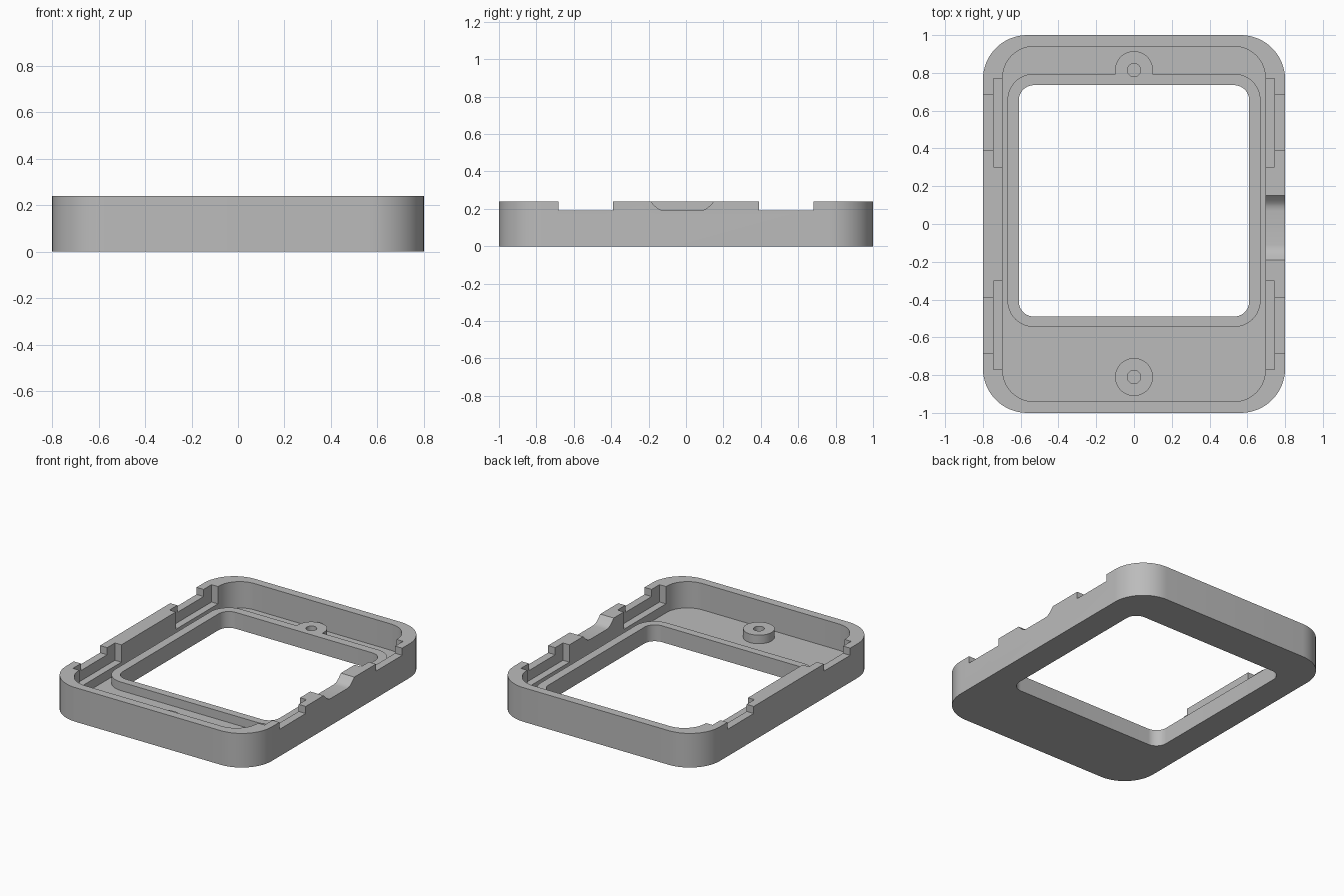
import bpy, bmesh, math
from mathutils import Vector

cube = bpy.data.objects.get("Cube")
if cube:
    bpy.data.objects.remove(cube, do_unlink=True)

HEIGHT, FLOOR, RIM = 0.24, 0.055, 0.115

grey = bpy.data.materials.new("matte grey")
grey.use_nodes = True
colour = (0.5, 0.5, 0.5, 1)
grey.diffuse_color = colour
grey.node_tree.nodes["Principled BSDF"].inputs["Base Color"].default_value = colour


def extrude(name, points, offset):
    """Closed prism from a flat outline."""
    bm = bmesh.new()
    face = bm.faces.new([bm.verts.new(p) for p in points])
    grown = bmesh.ops.extrude_face_region(bm, geom=[face])["geom"]
    moved = [v for v in grown if isinstance(v, bmesh.types.BMVert)]
    bmesh.ops.translate(bm, verts=moved, vec=Vector(offset))
    bmesh.ops.recalc_face_normals(bm, faces=bm.faces)
    mesh = bpy.data.meshes.new(name)
    bm.to_mesh(mesh)
    bm.free()
    mesh.materials.append(grey)
    obj = bpy.data.objects.new(name, mesh)
    bpy.context.collection.objects.link(obj)
    return obj


def rounded(name, hx, y0, y1, r, z0, z1, steps=16):
    """Upright prism with rounded corners, symmetric in x."""
    pts = []
    corners = [(hx - r, y1 - r), (r - hx, y1 - r), (r - hx, y0 + r), (hx - r, y0 + r)]
    for quarter, (cx, cy) in enumerate(corners):
        for i in range(steps + 1):
            a = (quarter + i / steps) * math.pi / 2
            pts.append((cx + r * math.cos(a), cy + r * math.sin(a), z0))
    return extrude(name, pts, (0, 0, z1 - z0))


def disc(name, y, r, z0, z1, sides=48):
    ring = [math.tau * i / sides for i in range(sides)]
    return extrude(name, [(r * math.cos(a), y + r * math.sin(a), z0) for a in ring],
                   (0, 0, z1 - z0))


def box(name, x0, x1, y0, y1, z0, z1):
    return extrude(name, [(x0, y0, z0), (x1, y0, z0), (x1, y1, z0), (x0, y1, z0)],
                   (0, 0, z1 - z0))


def combine(target, tool, operation):
    mod = target.modifiers.new(operation.lower(), "BOOLEAN")
    mod.operation, mod.object, mod.solver = operation, tool, "EXACT"
    bpy.context.view_layer.objects.active = target
    bpy.ops.object.modifier_apply(modifier=mod.name)
    bpy.data.objects.remove(tool, do_unlink=True)


# Tray: outer shell hollowed from above
frame = rounded("bezel_frame", 0.8, -1, 1, 0.235, 0, HEIGHT)
combine(frame, rounded("cavity", 0.695, -0.94, 0.94, 0.165, FLOOR, 0.4), "DIFFERENCE")

# Raised window rim and screw bosses
combine(frame, rounded("window_rim", 0.67, -0.545, 0.795, 0.14, 0.03, RIM), "UNION")
for y in (0.815, -0.81):
    combine(frame, disc("screw_boss", y, 0.1, 0.03, RIM), "UNION")
    combine(frame, disc("screw_hole", y, 0.035, FLOOR, 0.4), "DIFFERENCE")
combine(frame, rounded("window", 0.61, -0.49, 0.735, 0.08, -0.1, 0.4), "DIFFERENCE")

# Clip pockets inside the side walls, with a shallower notch through each
for sx in (-1, 1):
    for sy in (-1, 1):
        combine(frame, box("clip_pocket", sx * 0.68, sx * 0.745, sy * 0.303, sy * 0.77,
                           RIM + 0.003, 0.4), "DIFFERENCE")
        combine(frame, box("clip_notch", sx * 0.72, sx * 0.9, sy * 0.39, sy * 0.682,
                           0.19, 0.4), "DIFFERENCE")

# Soft-cornered cable channel in one side wall
half = [(0.19, 0.26), (0.17, 0.24), (0.146, 0.215), (0.13, 0.202), (0.113, 0.193), (0.09, 0.19)]
profile = [(-0.02 + y, z) for y, z in half] + [(-0.02 - y, z) for y, z in reversed(half)]
combine(frame, extrude("cable_channel", [(0.68, y, z) for y, z in profile], (0.3, 0, 0)),
        "DIFFERENCE")

# Smooth rounded corners, keep crisp edges
bpy.ops.object.select_all(action="DESELECT")
frame.select_set(True)
bpy.context.view_layer.objects.active = frame
bpy.ops.object.shade_smooth_by_angle(angle=math.radians(30))
